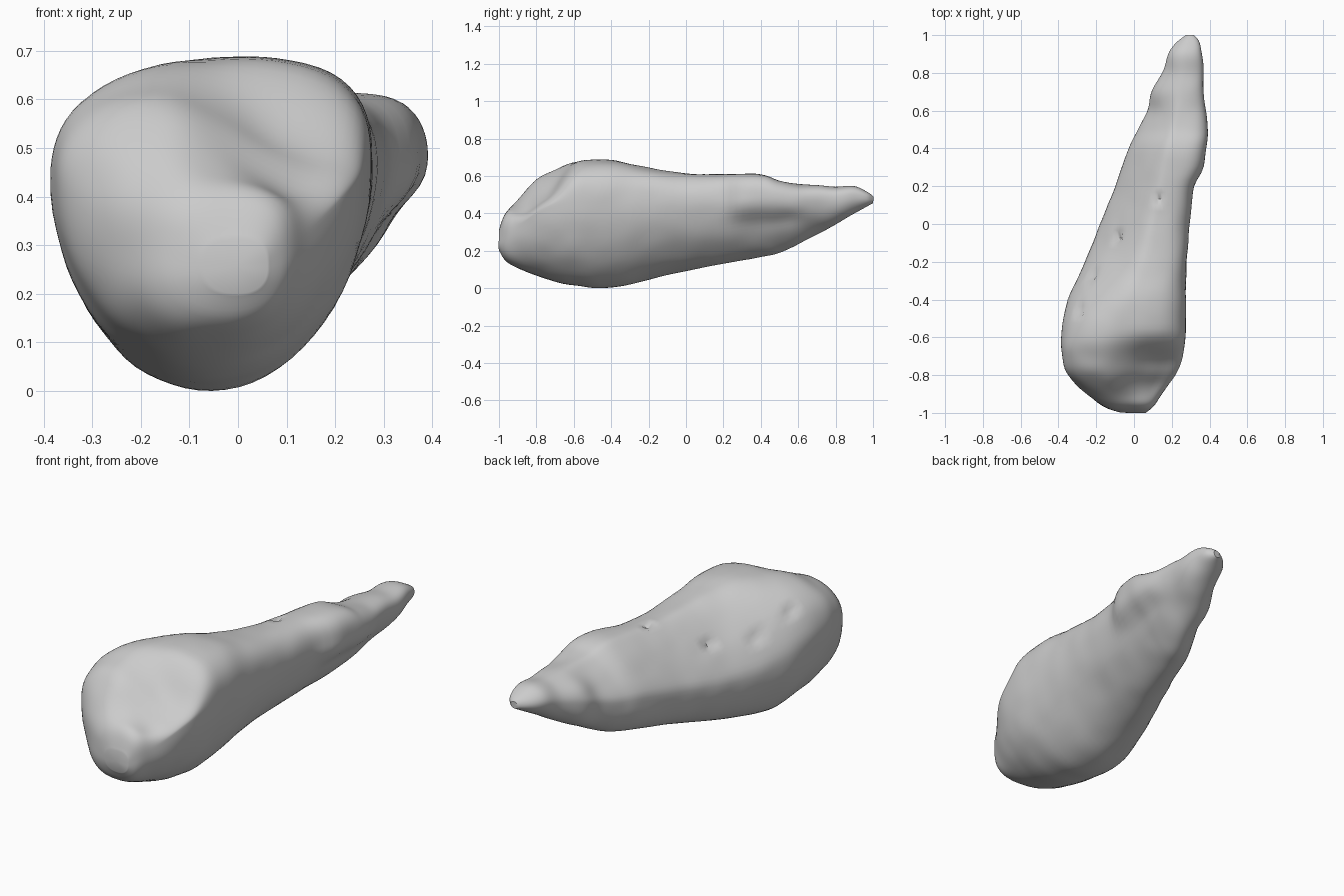
import bpy, bmesh, math
from mathutils import Vector, noise

if "Cube" in bpy.data.objects:
    bpy.data.objects.remove(bpy.data.objects["Cube"])

# Stations along the body: y, left x, right x, bottom z, top z, height fraction of widest point
STATIONS = [
    (-1.00, -0.07, 0.06, 0.20, 0.31, 0.50),
    (-0.965, -0.165, 0.105, 0.145, 0.405, 0.52),
    (-0.90, -0.25, 0.145, 0.105, 0.48, 0.58),
    (-0.80, -0.35, 0.22, 0.065, 0.59, 0.64),
    (-0.70, -0.38, 0.26, 0.035, 0.64, 0.68),
    (-0.58, -0.385, 0.275, 0.01, 0.68, 0.68),
    (-0.40, -0.35, 0.275, 0.00, 0.685, 0.68),
    (-0.20, -0.26, 0.28, 0.045, 0.645, 0.67),
    (0.00, -0.18, 0.295, 0.09, 0.615, 0.67),
    (0.20, -0.10, 0.315, 0.13, 0.61, 0.68),
    (0.40, -0.03, 0.335, 0.165, 0.61, 0.70),
    (0.50, 0.02, 0.345, 0.19, 0.575, 0.72),
    (0.60, 0.07, 0.355, 0.235, 0.555, 0.72),
    (0.70, 0.09, 0.365, 0.285, 0.55, 0.70),
    (0.80, 0.15, 0.37, 0.34, 0.54, 0.64),
    (0.90, 0.18, 0.36, 0.40, 0.545, 0.60),
    (0.965, 0.23, 0.345, 0.435, 0.515, 0.55),
    (1.00, 0.275, 0.315, 0.455, 0.49, 0.50),
]
PITS = [(-0.29, -0.45), (-0.22, -0.28), (-0.09, -0.06), (0.13, 0.14)]
SIDES, STEPS = 72, 6


def smooth(a, b, v):
    t = max(0.0, min(1.0, (v - a) / (b - a)))
    return t * t * (3 - 2 * t)


def spline(i, t):
    n = len(STATIONS) - 1
    p = [STATIONS[max(0, min(n, i + k))] for k in (-1, 0, 1, 2)]
    return [0.5 * (2 * b + (c - a) * t + (2 * a - 5 * b + 4 * c - d) * t * t
                   + (3 * b - a - 3 * c + d) * t ** 3) for a, b, c, d in zip(*p)]


def section(y, xl, xr, z0, z1, frac):
    cx, hw = (xl + xr) / 2, (xr - xl) / 2
    # the left flank falls away like a roof along the middle of the body
    roof = smooth(-0.8, -0.1, y) * (1 - 0.5 * smooth(0.5, 0.9, y))
    # the keel drifts to the left towards the tail
    keel = smooth(-0.6, 0.0, y) * (1 - smooth(0.7, 0.95, y))
    nose = 1 - smooth(-0.95, -0.75, y)
    points = []
    for k in range(SIDES):
        a = 2 * math.pi * k / SIDES
        c, s = math.cos(a), math.sin(a)
        crown = 3.0 if c > 0 else 2.6 - 1.45 * roof
        lower = 2.0 + 0.4 * nose + (-0.45 if c > 0 else 0.5) * keel
        zw = z0 + (z1 - z0) * frac * (1 - (0.3 * roof if c < 0 else 0))
        power = crown if s > 0 else lower
        # point on a superellipse, spaced by angle
        r = (abs(c) ** power + abs(s) ** power) ** (-1 / power)
        drift = (0.12 * roof if s > 0 else 0.2 * keel) * r * s * (1 - abs(r * c))
        x = cx + hw * (r * c + drift)
        z = zw + (z1 - zw if s > 0 else zw - z0) * r * s
        # side shelf near the tail
        shelf = smooth(0.20, 0.30, y) * (1 - smooth(0.45, 0.75, y))
        if c > 0:
            x += 0.05 * shelf * smooth(0.35, 0.44, z) * smooth(0, 0.6, c)
        # hollow across the upper right of the blunt end
        hollow = smooth(-0.98, -0.82, y) * (1 - smooth(-0.76, -0.56, y))
        if s > 0:
            z -= 0.12 * hollow * smooth(-0.17, 0.12, x) * min(1, s * 1.3)
        points.append(Vector((x, y, z)))
    return points


# Loft the body
bm = bmesh.new()
rings = []
for i in range(len(STATIONS) - 1):
    for j in range(STEPS):
        rings.append(section(*spline(i, j / STEPS)))
rings.append(section(*STATIONS[-1]))
loops = [[bm.verts.new(p) for p in r] for r in rings]
for a, b in zip(loops, loops[1:]):
    for k in range(SIDES):
        m = (k + 1) % SIDES
        bm.faces.new((a[k], a[m], b[m], b[k]))
for loop, r in ((loops[0], rings[0]), (loops[-1], rings[-1])):
    tip = bm.verts.new(sum(r, Vector()) / SIDES)
    for k in range(SIDES):
        bm.faces.new((loop[k], loop[(k + 1) % SIDES], tip))
bmesh.ops.recalc_face_normals(bm, faces=bm.faces)
# Relax the creases between the section quadrants
for _ in range(3):
    bmesh.ops.smooth_vert(bm, verts=[v for v in bm.verts if abs(v.co.y) < 0.97], factor=0.5,
                          use_axis_x=True, use_axis_y=False, use_axis_z=True)
bm.normal_update()

# Uneven surface and the row of small pits
for v in bm.verts:
    d = 0.004 * noise.noise(v.co * 9)
    if v.normal.z > 0:
        for px, py in PITS:
            r = math.hypot(v.co.x - px, v.co.y - py)
            d -= 0.025 * (1 - smooth(0.008, 0.03, r))
    v.co += v.normal * d
low = min(v.co.z for v in bm.verts)
for v in bm.verts:
    v.co.z -= low

mesh = bpy.data.meshes.new("organ_body")
bm.to_mesh(mesh)
bm.free()
body = bpy.data.objects.new("organ_body", mesh)
bpy.context.collection.objects.link(body)
bpy.context.view_layer.objects.active = body
body.select_set(True)
bpy.ops.object.shade_smooth_by_angle(angle=math.radians(40))
